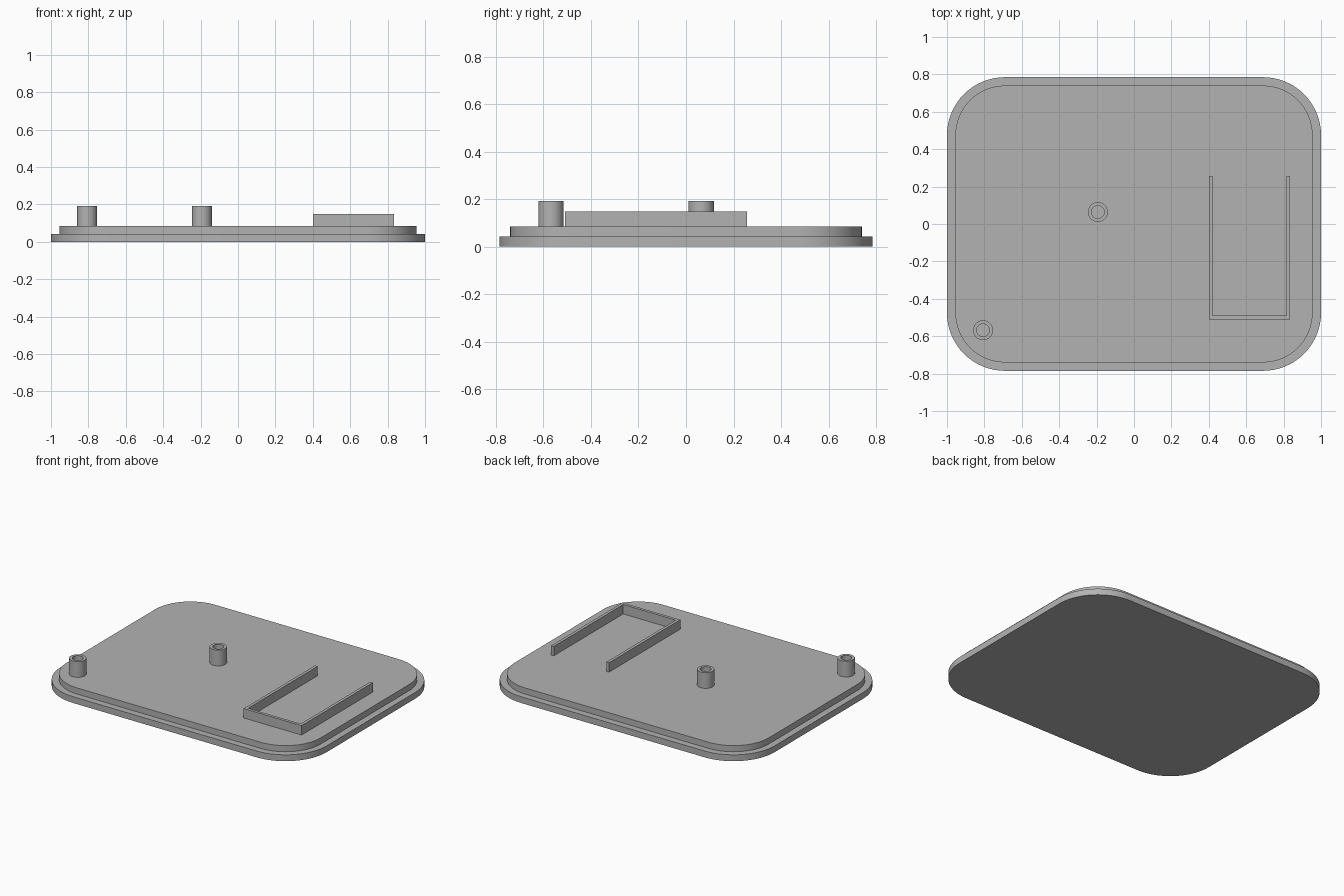
import bpy
import bmesh
from math import cos, sin, pi, radians

cube = bpy.data.objects.get("Cube")
if cube:
    bpy.data.objects.remove(cube, do_unlink=True)

grey = bpy.data.materials.new("plain grey")
grey.use_nodes = True
colour = (0.45, 0.45, 0.45, 1)
grey.diffuse_color = colour
grey.node_tree.nodes["Principled BSDF"].inputs["Base Color"].default_value = colour

PLATE_TOP = 0.085


def rounded_rect(half_x, half_y, radius, steps=16):
    """Outline of a rounded rectangle, counter-clockwise."""
    points = []
    for corner, (sx, sy) in enumerate([(1, 1), (-1, 1), (-1, -1), (1, -1)]):
        for i in range(steps + 1):
            a = (corner + i / steps) * pi / 2
            points.append((sx * (half_x - radius) + radius * cos(a),
                           sy * (half_y - radius) + radius * sin(a)))
    return points


def circle(radius, centre, steps=40):
    return [(centre[0] + radius * cos(2 * pi * i / steps),
             centre[1] + radius * sin(2 * pi * i / steps)) for i in range(steps)]


def loft(name, layers, closed=False):
    """Skin (outline, height) layers; cap the ends, or join last to first."""
    bm = bmesh.new()
    rings = [[bm.verts.new((x, y, z)) for x, y in outline] for outline, z in layers]
    pairs = list(zip(rings, rings[1:]))
    if closed:
        pairs.append((rings[-1], rings[0]))
    else:
        bm.faces.new(rings[0])
        bm.faces.new(rings[-1])
    for low, high in pairs:
        for i in range(len(low)):
            j = (i + 1) % len(low)
            bm.faces.new((low[i], low[j], high[j], high[i]))
    bmesh.ops.recalc_face_normals(bm, faces=bm.faces)
    mesh = bpy.data.meshes.new(name)
    bm.to_mesh(mesh)
    bm.free()
    mesh.materials.append(grey)
    obj = bpy.data.objects.new(name, mesh)
    bpy.context.collection.objects.link(obj)
    bpy.ops.object.select_all(action="DESELECT")
    obj.select_set(True)
    bpy.context.view_layer.objects.active = obj
    bpy.ops.object.shade_smooth_by_angle(angle=radians(30))
    return obj


# Stepped lid: wide flange with a narrower raised plate
flange = rounded_rect(1.0, 0.785, 0.31)
plate = rounded_rect(0.955, 0.74, 0.265)
loft("lid_plate", [(flange, 0), (flange, 0.043), (plate, 0.043), (plate, PLATE_TOP)])

# Hollow screw posts
for name, centre in (("corner_post", (-0.807, -0.568)), ("middle_post", (-0.193, 0.064))):
    outer, bore = circle(0.053, centre), circle(0.034, centre)
    loft(name, [(outer, PLATE_TOP), (outer, 0.192), (bore, 0.192), (bore, PLATE_TOP)],
         closed=True)

# U-shaped retaining wall, open towards the back
left, right, front, back, wall = 0.40, 0.835, -0.51, 0.256, 0.02
u_shape = [(left, front), (right, front), (right, back), (right - wall, back),
           (right - wall, front + wall), (left + wall, front + wall),
           (left + wall, back), (left, back)]
loft("retaining_wall", [(u_shape, PLATE_TOP), (u_shape, 0.149)])
